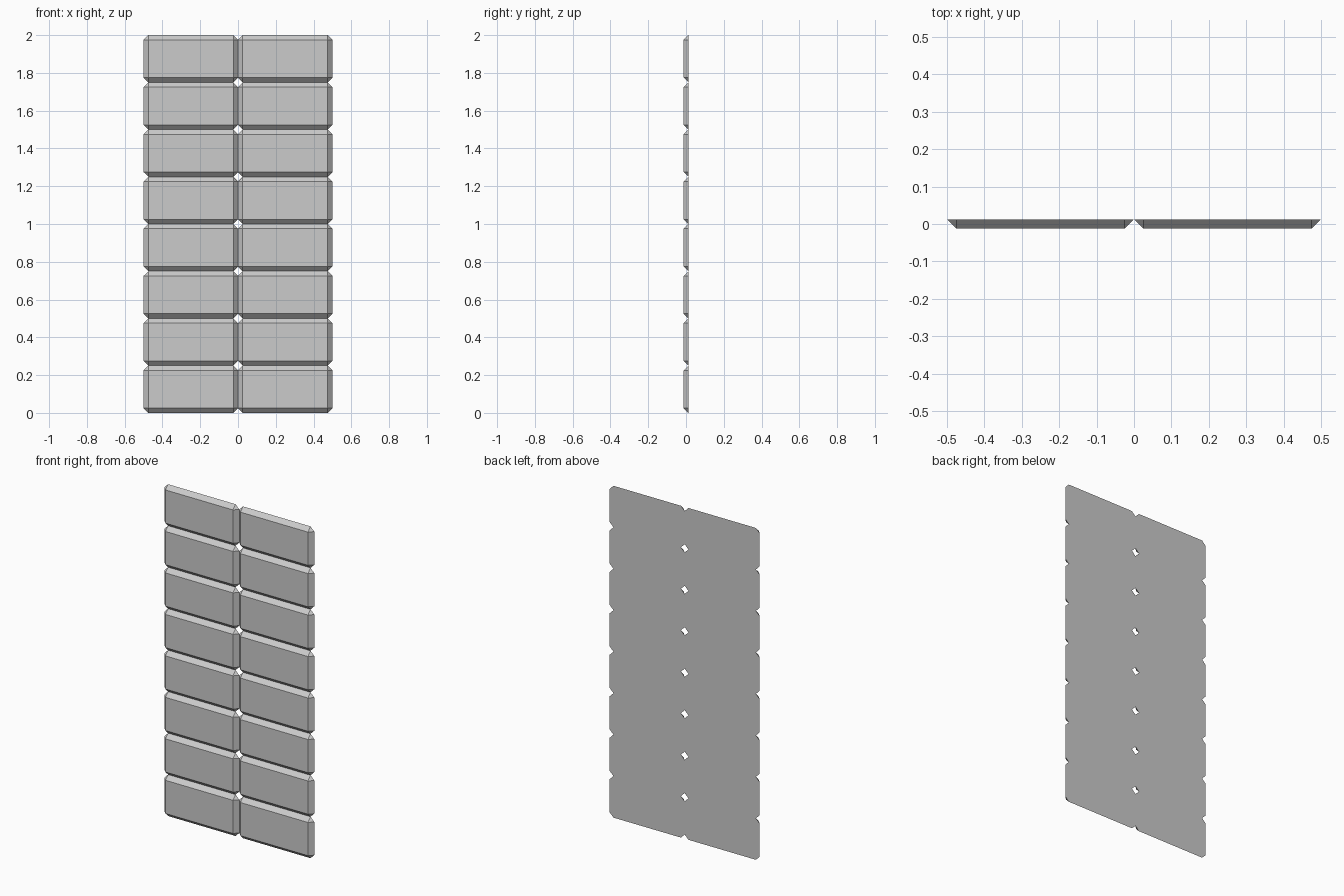
import bpy, bmesh, math

if "Cube" in bpy.data.objects:
    bpy.data.objects.remove(bpy.data.objects["Cube"])

COLS, ROWS = 2, 8
W, H = 0.5, 0.25      # brick size
T = 0.0125            # half thickness
C = 0.025             # chamfer width

# One chamfered brick: small front rectangle, larger clipped-corner back
bm = bmesh.new()
for sx in (-1, 1):
    for sz in (-1, 1):
        x, z = sx * W / 2, sz * H / 2
        bm.verts.new((x - sx * C, -T, z - sz * C))
        bm.verts.new((x, T, z - sz * C))
        bm.verts.new((x - sx * C, T, z))
bmesh.ops.convex_hull(bm, input=bm.verts[:])
bmesh.ops.dissolve_limit(bm, angle_limit=math.radians(1),
                         verts=bm.verts[:], edges=bm.edges[:])
bmesh.ops.recalc_face_normals(bm, faces=bm.faces[:])
mesh = bpy.data.meshes.new("brick_panel")
bm.to_mesh(mesh)
bm.free()

panel = bpy.data.objects.new("brick_panel", mesh)
bpy.context.collection.objects.link(panel)
panel.location = (-W * (COLS - 1) / 2, 0, H / 2)

# Repeat the brick across and up the panel
for name, count, step in (("columns", COLS, (W, 0, 0)), ("rows", ROWS, (0, 0, H))):
    arr = panel.modifiers.new(name, 'ARRAY')
    arr.count = count
    arr.use_relative_offset = False
    arr.use_constant_offset = True
    arr.constant_offset_displace = step
